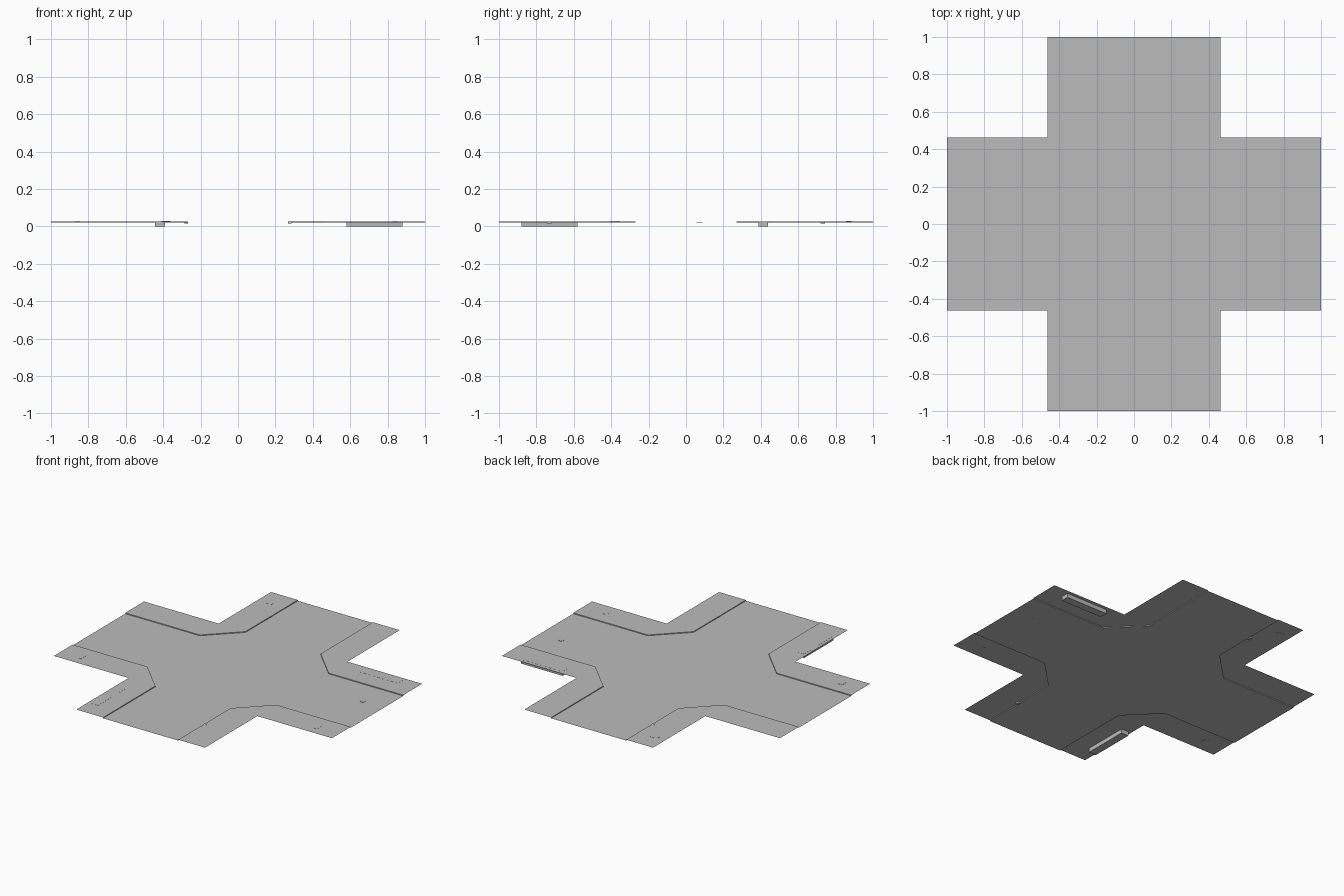
import bpy
import bmesh
from math import pi
from mathutils import Matrix, Vector

cube = bpy.data.objects.get("Cube")
if cube:
    bpy.data.objects.remove(cube, do_unlink=True)

ARM = 0.463       # half width of each arm
ROAD = 0.27       # half width of the carriageway
ROAD_Z = 0.021
WALK_Z = 0.0265

grey = bpy.data.materials.new("concrete grey")
grey.use_nodes = True
grey.diffuse_color = (0.5, 0.5, 0.5, 1)
bsdf = grey.node_tree.nodes["Principled BSDF"]
bsdf.inputs["Base Color"].default_value = grey.diffuse_color
bsdf.inputs["Roughness"].default_value = 0.9


def finish(name, bm):
    mesh = bpy.data.meshes.new(name)
    bm.to_mesh(mesh)
    bm.free()
    mesh.materials.append(grey)
    obj = bpy.data.objects.new(name, mesh)
    bpy.context.collection.objects.link(obj)


def box(name, x, y, size_x, size_y, bottom, top):
    bm = bmesh.new()
    place = Matrix.Translation((x, y, (bottom + top) / 2))
    scale = Matrix.Diagonal((size_x, size_y, top - bottom, 1))
    bmesh.ops.create_cube(bm, size=1, matrix=place @ scale)
    finish(name, bm)


# Carriageway: cross with chamfered inside corners, four points per quarter turn
quarter = [(1, -ROAD), (1, ROAD), (ARM, ROAD), (ROAD, ARM)]
bm = bmesh.new()
verts = []
for i in range(4):
    turn = Matrix.Rotation(i * pi / 2, 3, "Z")
    verts += [bm.verts.new(turn @ Vector((*p, ROAD_Z))) for p in quarter]
bm.faces.new(verts)
bm.normal_update()
bmesh.ops.triangulate(bm, faces=bm.faces[:])
finish("road", bm)

# Sidewalk corners, each with a curb face dropping to the road
inner = [(1, ROAD), (ARM, ROAD), (ROAD, ARM), (ROAD, 1)]
outer = [(1, ARM), (ARM, ARM), (ARM, 1)]
for i, side in enumerate(("back_left", "back_right", "front_right", "front_left")):
    bm = bmesh.new()
    low = [bm.verts.new((*p, ROAD_Z)) for p in inner]
    top = [bm.verts.new((*p, WALK_Z)) for p in inner]
    rim = [bm.verts.new((*p, WALK_Z)) for p in outer]
    for j in range(3):
        bm.faces.new((low[j], top[j], top[j + 1], low[j + 1]))
    bm.faces.new((top[0], rim[0], rim[1], top[1]))
    bm.faces.new((top[1], rim[1], top[2]))
    bm.faces.new((top[2], rim[1], rim[2], top[3]))
    bmesh.ops.rotate(bm, verts=bm.verts[:], cent=(0, 0, 0),
                     matrix=Matrix.Rotation(i * pi / 2, 3, "Z"))
    bm.normal_update()
    finish("sidewalk_" + side, bm)

# Long sunken boxes under two of the sidewalks
box("left_planter_pit", 0.73, 0.413, 0.30, 0.052, 0, WALK_Z + 0.0005)
box("front_planter_pit", -0.417, -0.73, 0.052, 0.30, 0, WALK_Z + 0.0005)

# Small curb drains
for name, s in (("front_drain", 1), ("back_drain", -1)):
    box(name, 0.277 * s, -0.73 * s, 0.018, 0.024, 0.016, WALK_Z + 0.0005)

# Thin hatch plates in the sidewalks
box("right_hatch", -0.86, -0.38, 0.03, 0.05, WALK_Z - 0.001, WALK_Z + 0.0008)
box("left_hatch", 0.84, -0.385, 0.03, 0.05, WALK_Z - 0.001, WALK_Z + 0.0008)
box("back_hatch", -0.385, 0.87, 0.05, 0.03, WALK_Z - 0.001, WALK_Z + 0.0008)

# Round manhole cover in the left arm
bm = bmesh.new()
bmesh.ops.create_cone(bm, cap_ends=True, segments=16, radius1=0.016, radius2=0.016,
                      depth=0.003, matrix=Matrix.Translation((0.846, 0.073, ROAD_Z + 0.001)))
finish("manhole_cover", bm)
